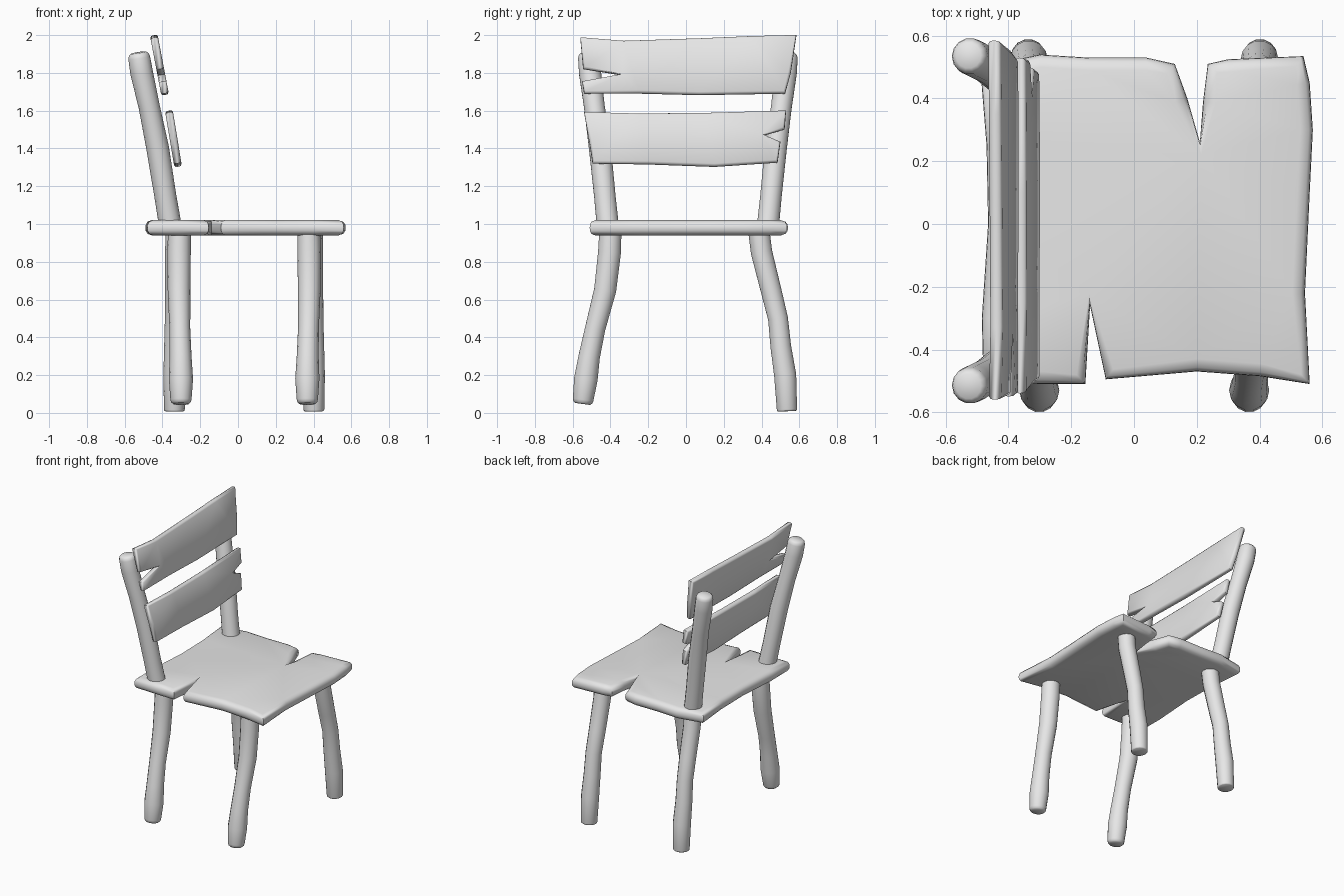
import bpy, bmesh, math
from mathutils import Vector

cube = bpy.data.objects.get("Cube")
if cube:
    bpy.data.objects.remove(cube)

grey = bpy.data.materials.new("plain_grey")
grey.use_nodes = True
grey.diffuse_color = (0.8, 0.8, 0.8, 1)
grey.node_tree.nodes["Principled BSDF"].inputs["Base Color"].default_value = (0.8, 0.8, 0.8, 1)


def loft(name, rings, angle):
    """Skin a stack of equal rings, cap both ends and smooth it."""
    bm = bmesh.new()
    loops = [[bm.verts.new(p) for p in ring] for ring in rings]
    n = len(loops[0])
    for a, b in zip(loops, loops[1:]):
        for i in range(n):
            j = (i + 1) % n
            bm.faces.new((a[i], a[j], b[j], b[i]))
    caps = [bm.faces.new(loops[0]), bm.faces.new(loops[-1])]
    bmesh.ops.triangulate(bm, faces=caps)
    bmesh.ops.recalc_face_normals(bm, faces=bm.faces)
    mesh = bpy.data.meshes.new(name)
    bm.to_mesh(mesh)
    bm.free()
    mesh.materials.append(grey)
    obj = bpy.data.objects.new(name, mesh)
    bpy.context.collection.objects.link(obj)
    bpy.ops.object.select_all(action='DESELECT')
    obj.select_set(True)
    bpy.context.view_layer.objects.active = obj
    bpy.ops.object.shade_smooth_by_angle(angle=math.radians(angle))
    return obj


def limb(name, path, radii, rounding, sides=14):
    """Knobbly round pole along a path, its last end rounded off."""
    pts = [Vector(p) for p in path]
    end_dir = (pts[-1] - pts[-2]).normalized()
    tip, r_tip = pts[-1].copy(), radii[-1]
    pts[-1] = tip - end_dir * rounding
    radii = list(radii)
    for t in (35, 65):
        a = math.radians(t)
        pts.append(tip - end_dir * rounding * (1 - math.sin(a)))
        radii.append(r_tip - rounding * (1 - math.cos(a)))
    rings = []
    for i, (p, r) in enumerate(zip(pts, radii)):
        d = (pts[min(i + 1, len(pts) - 1)] - pts[max(i - 1, 0)]).normalized()
        u = Vector((0, 1, 0)).cross(d).normalized()
        v = d.cross(u)
        rings.append([p + r * (u * math.cos(k * math.tau / sides) + v * math.sin(k * math.tau / sides))
                      for k in range(sides)])
    return loft(name, rings, 50)


def plank(name, outline, place, rim):
    """Board from a flat outline; rim lists (inset, height) for each ring."""
    pts = [Vector(p) for p in outline]
    n = len(pts)
    area = sum(pts[i - 1].cross(pts[i]) for i in range(n))
    side = 1 if area > 0 else -1
    inward = []
    for i in range(n):
        a = (pts[i] - pts[i - 1]).normalized()
        b = (pts[(i + 1) % n] - pts[i]).normalized()
        d = Vector((-a.y - b.y, a.x + b.x))
        inward.append(d.normalized() * side)
    rings = [[place(*(p + d * inset), h) for p, d in zip(pts, inward)] for inset, h in rim]
    return loft(name, rings, 60)


# Seat with a split in each side
seat_outline = [(-.49, .5), (-.3, .54), (-.14, .53), (.04, .53), (.13, .51), (.17, .4),
                (.21, .26), (.22, .39), (.235, .51), (.3, .525), (.54, .535), (.56, .45),
                (.57, .3), (.56, .1), (.545, -.22), (.56, -.51), (.4, -.485), (.2, -.47),
                (-.09, -.495), (-.14, -.26), (-.155, -.51), (-.3, -.51), (-.48, -.5),
                (-.485, -.3), (-.465, 0), (-.47, .25)]
soft = [(.04, -1), (.013, -.8), (.002, -.4), (0, 0), (.002, .4), (.013, .8), (.04, 1)]
plank("seat", seat_outline, lambda u, v, w: (u, v, .98 + .04 * w), soft)

# Legs: the front pair mirrors the back pair
right_path = [(-.31, -.4, .97), (-.312, -.405, .85), (-.312, -.428, .65), (-.308, -.48, .45),
              (-.304, -.512, .3), (-.302, -.53, .18), (-.302, -.548, .045)]
right_radii = [.06, .062, .06, .055, .058, .064, .056]
left_path = [(-.325, .385, .97), (-.328, .4, .85), (-.33, .45, .65), (-.333, .487, .5),
             (-.335, .502, .35), (-.335, .525, .2), (-.337, .535, .008)]
left_radii = [.058, .058, .056, .054, .056, .06, .055]
for side, path, radii, rounding in (("right", right_path, right_radii, .025),
                                    ("left", left_path, left_radii, .01)):
    limb("back_leg_" + side, path, radii, rounding)
    limb("front_leg_" + side, [(.065 - x, y, z) for x, y, z in path], radii, rounding)

# Leaning back posts
for side, s, shift in (("right", -1, 0), ("left", 1, .02)):
    post = [(-.355, .412, .97), (-.385, .43, 1.15), (-.425, .455, 1.4),
            (-.47, .485, 1.62), (-.51, .508, 1.8), (-.528, .517, 1.91)]
    limb("back_post_" + side, [(x, s * (y + shift), z) for x, y, z in post],
         [.06, .058, .06, .056, .06, .058], .03)

# Split back slats, tilted with the posts
crisp = [(.014, -1), (.003, -.7), (0, 0), (.003, .7), (.014, 1)]
upper = [(-.56, 1.988), (-.33, 1.97), (.07, 1.983), (.35, 1.995), (.585, 2), (.555, 1.8),
         (.525, 1.69), (.07, 1.682), (-.25, 1.69), (-.54, 1.69), (-.55, 1.755),
         (-.35, 1.79), (-.545, 1.82)]
lower = [(-.54, 1.592), (-.25, 1.585), (.1, 1.588), (.53, 1.6), (.522, 1.5), (.415, 1.47),
         (.5, 1.435), (.485, 1.325), (.15, 1.302), (-.2, 1.315), (-.495, 1.32), (-.515, 1.45)]


def tilted(x_low, z_low, lean):
    return lambda u, v, w: (x_low - (v - z_low) * lean + .02 * w, u, v + .004 * w)


plank("upper_slat", upper, tilted(-.387, 1.69, .19), crisp)
plank("lower_slat", lower, tilted(-.318, 1.31, .165), crisp)
